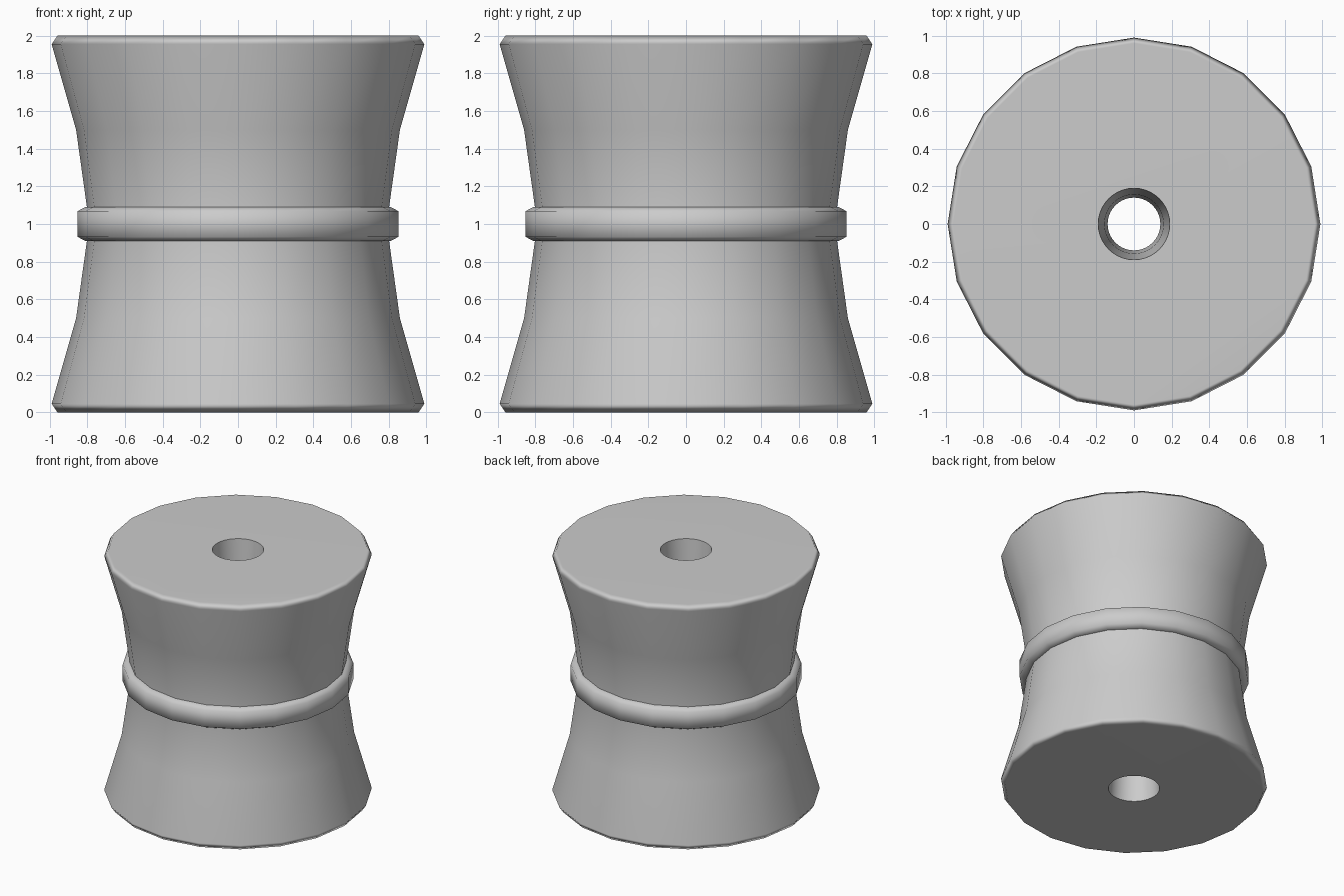
import bpy, bmesh, math

if "Cube" in bpy.data.objects:
    bpy.data.objects.remove(bpy.data.objects["Cube"])


def revolve(name, profile, sides, closed=False):
    """Spin (radius, z) points about z; cap the ends, or join them if closed."""
    bm = bmesh.new()
    rings = []
    for r, z in profile:
        rings.append([bm.verts.new((r * math.cos(2 * math.pi * i / sides),
                                    r * math.sin(2 * math.pi * i / sides), z))
                      for i in range(sides)])
    pairs = list(zip(rings, rings[1:]))
    if closed:
        pairs.append((rings[-1], rings[0]))
    else:
        bm.faces.new(rings[0])
        bm.faces.new(rings[-1])
    for a, b in pairs:
        for i in range(sides):
            j = (i + 1) % sides
            bm.faces.new((a[i], a[j], b[j], b[i]))
    bmesh.ops.recalc_face_normals(bm, faces=bm.faces)
    mesh = bpy.data.meshes.new(name)
    bm.to_mesh(mesh)
    bm.free()
    ob = bpy.data.objects.new(name, mesh)
    bpy.context.collection.objects.link(ob)
    return ob


def mirrored(half):
    """Complete a lower-half profile by mirroring it about z = 1."""
    return half + [(r, 2 - z) for r, z in reversed(half) if z < 1]


def smooth(ob, degrees):
    bpy.ops.object.select_all(action='DESELECT')
    ob.select_set(True)
    bpy.context.view_layer.objects.active = ob
    bpy.ops.object.shade_smooth_by_angle(angle=math.radians(degrees))


# Waisted body with chamfered rims
body = revolve("spool_body", mirrored(
    [(0.96, 0), (0.99, 0.045), (0.86, 0.5), (0.79, 1)]), 20)

# Axle hole, narrowest in the middle
cutter = revolve("hole_cutter", mirrored(
    [(0.193, -0.05), (0.19, 0), (0.157, 0.5), (0.14, 1)]), 40)
cutter.hide_render = True
cut = body.modifiers.new("axle_hole", 'BOOLEAN')
cut.operation = 'DIFFERENCE'
cut.solver = 'EXACT'
cut.object = cutter
bpy.context.view_layer.objects.active = body
bpy.ops.object.modifier_apply(modifier=cut.name)
bpy.data.objects.remove(cutter)
smooth(body, 65)
weighted = body.modifiers.new("flat_caps", 'WEIGHTED_NORMAL')
weighted.keep_sharp = True

# Raised band around the waist
band = revolve("waist_band", mirrored(
    [(0.77, 0.91), (0.81, 0.91), (0.853, 0.932)]), 20, closed=True)
smooth(band, 80)
